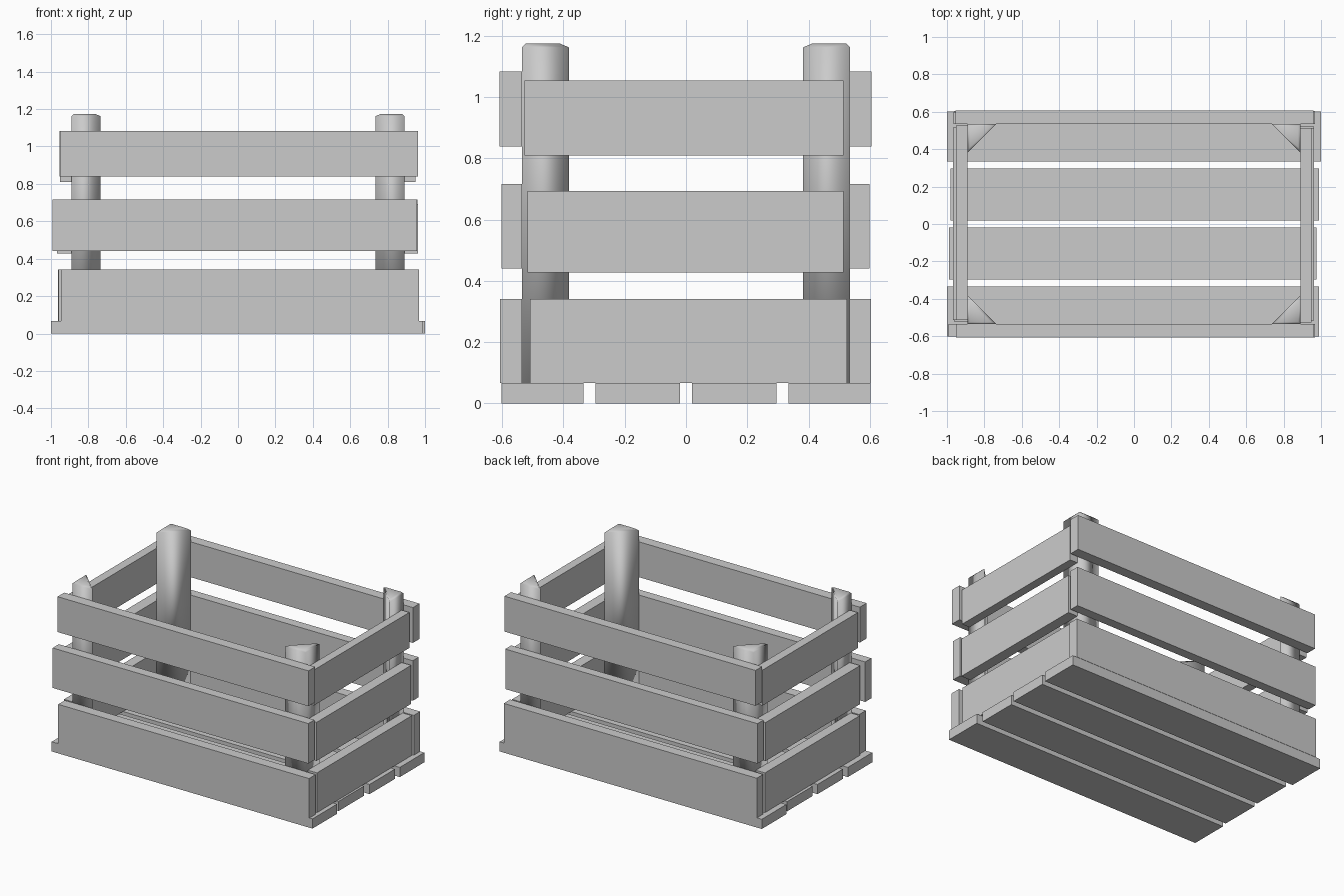
import bpy
import bmesh

if "Cube" in bpy.data.objects:
    bpy.data.objects.remove(bpy.data.objects["Cube"])


def finish(name, bm, smooth=False):
    bmesh.ops.recalc_face_normals(bm, faces=bm.faces)
    mesh = bpy.data.meshes.new(name)
    bm.to_mesh(mesh)
    bm.free()
    obj = bpy.data.objects.new(name, mesh)
    bpy.context.collection.objects.link(obj)
    for p in mesh.polygons:
        p.use_smooth = smooth
    return obj


def board(name, x, y, z):
    """Box spanning the given (low, high) ranges."""
    bm = bmesh.new()
    bmesh.ops.create_cube(bm, size=1)
    for v in bm.verts:
        v.co = [r[0] if c < 0 else r[1] for c, r in zip(v.co, (x, y, z))]
    return finish(name, bm)


def post(name, sx, sy):
    """Triangular corner post with a softened top rim."""
    bm = bmesh.new()
    outline = [(0.89, 0.535), (0.735, 0.535), (0.89, 0.382)]
    base = bm.faces.new([bm.verts.new((sx * x, sy * y, 0.067)) for x, y in outline])
    geom = bmesh.ops.extrude_face_region(bm, geom=[base])["geom"]
    for v in geom:
        if isinstance(v, bmesh.types.BMVert):
            v.co.z = 1.174
    rim = [e for e in bm.edges if all(v.co.z > 1 for v in e.verts)]
    bmesh.ops.bevel(bm, geom=rim, offset=0.012, segments=1, affect='EDGES')
    return finish(name, bm, True)


# Floor slats
floor = [(-1.0, 0.99, -0.602, -0.335), (-0.99, 0.975, -0.296, -0.02),
         (-0.98, 0.99, 0.02, 0.296), (-1.0, 1.0, 0.335, 0.602)]
for i, (x0, x1, y0, y1) in enumerate(floor):
    board(f"floor_slat_{i + 1}", (x0, x1), (y0, y1), (0, 0.067))

# Long planks: level, z range, front x range, back x range, outer y front / back
long_planks = [
    ("bottom", (0.067, 0.341), (-0.947, 0.967), (-0.963, 0.968), 0.607, 0.604),
    ("middle", (0.44, 0.716), (-0.993, 0.958), (-0.965, 0.96), 0.602, 0.599),
    ("top", (0.839, 1.083), (-0.952, 0.963), (-0.955, 0.961), 0.608, 0.606)]
for level, z, fx, bx, fy, by in long_planks:
    board(f"front_plank_{level}", fx, (-fy, -0.535), z)
    board(f"back_plank_{level}", bx, (0.534, by), z)

# Short end planks: level, z range, y range, outer x left / right
end_planks = [
    ("bottom", (0.067, 0.341), (-0.51, 0.525), 0.96, 0.96),
    ("middle", (0.427, 0.693), (-0.517, 0.514), 0.969, 0.962),
    ("top", (0.809, 1.054), (-0.527, 0.514), 0.952, 0.948)]
for level, z, y, lx, rx in end_planks:
    board(f"right_plank_{level}", (0.889, rx), y, z)
    board(f"left_plank_{level}", (-lx, -0.891), (-y[1], -y[0]), z)

# Corner posts
for sx, xn in ((-1, "left"), (1, "right")):
    for sy, yn in ((-1, "front"), (1, "back")):
        post(f"corner_post_{yn}_{xn}", sx, sy)
